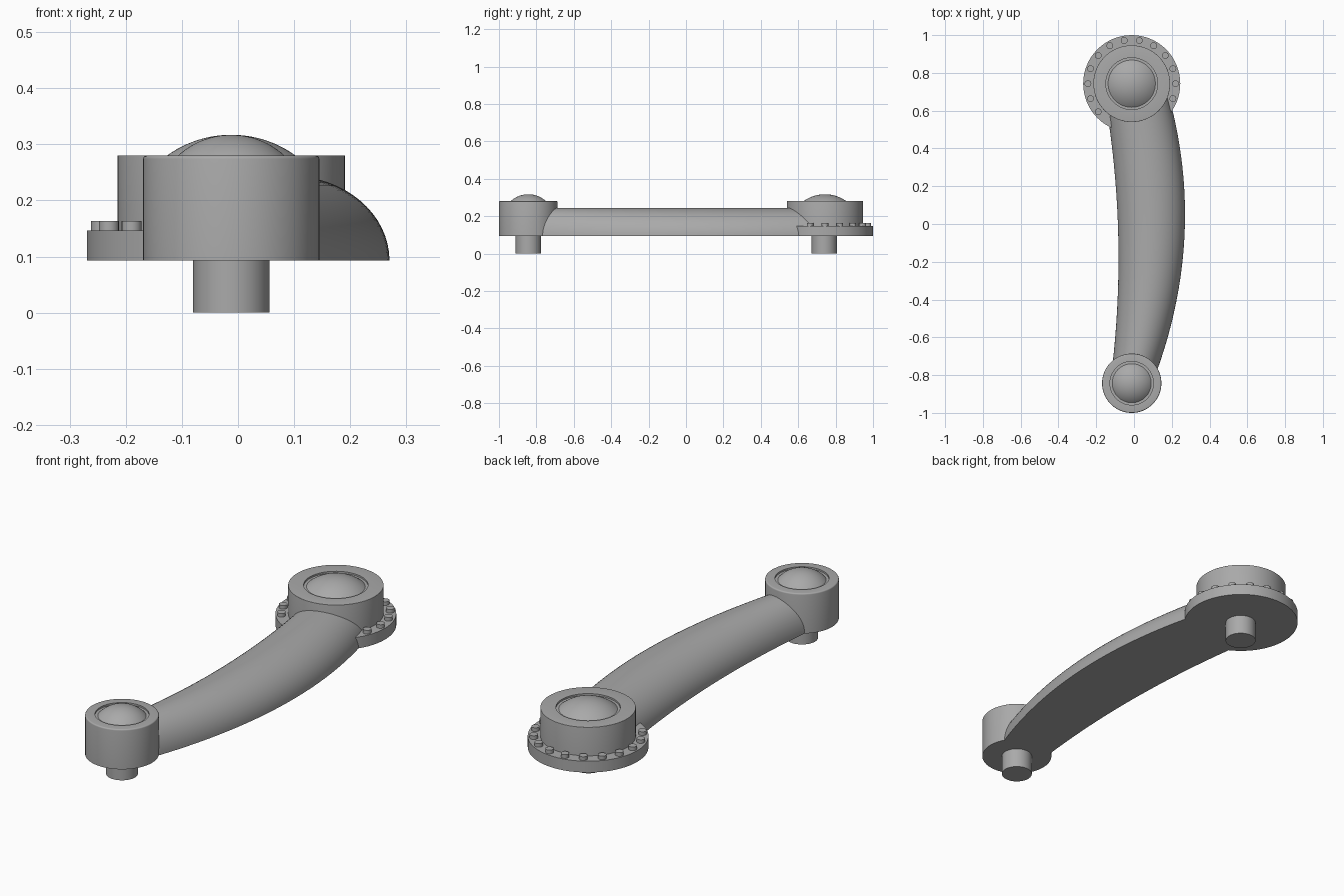
import bpy, bmesh, math

cube = bpy.data.objects.get("Cube")
if cube:
    bpy.data.objects.remove(cube)

grey = bpy.data.materials.new("plain grey")
grey.use_nodes = True
COLOUR = (0.4, 0.4, 0.4, 1)
grey.diffuse_color = COLOUR
grey.node_tree.nodes["Principled BSDF"].inputs["Base Color"].default_value = COLOUR

BASE = 0.093     # underside of the arm and hubs
TOP = 0.28       # rim of the hubs
PEAK = 0.317     # crown of the domes
HUB_X = -0.012
FRONT_Y, BACK_Y = -0.843, 0.743


def finish(bm, name, angle=30):
    bmesh.ops.recalc_face_normals(bm, faces=bm.faces)
    mesh = bpy.data.meshes.new(name)
    bm.to_mesh(mesh)
    bm.free()
    obj = bpy.data.objects.new(name, mesh)
    bpy.context.collection.objects.link(obj)
    mesh.materials.append(grey)
    bpy.ops.object.select_all(action='DESELECT')
    obj.select_set(True)
    bpy.context.view_layer.objects.active = obj
    bpy.ops.object.shade_smooth_by_angle(angle=math.radians(angle))
    return obj


def lathe(name, profile, x, y, steps=64):
    """Spin a radius/height profile about a vertical axis."""
    bm = bmesh.new()
    verts = [bm.verts.new((r, 0, z)) for r, z in profile]
    edges = [bm.edges.new(pair) for pair in zip(verts, verts[1:])]
    bmesh.ops.spin(bm, geom=verts + edges, cent=(0, 0, 0), axis=(0, 0, 1),
                   angle=math.tau, steps=steps, use_merge=False)
    bmesh.ops.remove_doubles(bm, verts=bm.verts, dist=0.0001)
    bmesh.ops.translate(bm, verts=bm.verts, vec=(x, y, 0))
    return finish(bm, name)


def cylinder(name, radius, low, high, x, y, steps=64):
    return lathe(name, [(0, low), (radius, low), (radius, high), (0, high)], x, y, steps)


def hub(name, radius, groove, dome, y, bevel):
    """Round boss with a grooved rim and a shallow domed cap."""
    floor = TOP - 0.008
    profile = [(0, BASE), (radius, BASE)]
    for i in range(5):
        a = i / 4 * math.pi / 2
        profile.append((radius - bevel + bevel * math.cos(a), TOP - bevel + bevel * math.sin(a)))
    profile += [(groove, TOP), (groove, floor)]
    rise = PEAK - floor
    sphere = (dome ** 2 + rise ** 2) / (2 * rise)
    sweep = math.asin(dome / sphere)
    for i in range(13):
        a = sweep * (1 - i / 12)
        profile.append((sphere * math.sin(a), PEAK - sphere + sphere * math.cos(a)))
    return lathe(name, profile, HUB_X, y)


# Hubs, pins and flange
hub("front_hub", 0.157, 0.115, 0.103, FRONT_Y, 0.006)
hub("back_hub", 0.203, 0.137, 0.125, BACK_Y, 0.001)
cylinder("front_pin", 0.068, 0, BASE + 0.02, HUB_X, FRONT_Y)
cylinder("back_pin", 0.068, 0, BASE + 0.02, HUB_X, BACK_Y - 0.003)
cylinder("flange", 0.257, BASE, 0.146, HUB_X, BACK_Y)

# Bolts around the exposed part of the flange
for i in range(-1, 12):
    a = math.radians(20 * i)
    cylinder(f"bolt_{i + 2}", 0.018, 0.14, 0.163,
             HUB_X + 0.232 * math.cos(a), BACK_Y + 0.232 * math.sin(a), 16)

# Curved arm with a half-elliptical section and flat underside
bm = bmesh.new()
STATIONS, ARC = 48, 32
rings = []
for s in range(STATIONS + 1):
    y = FRONT_Y + (BACK_Y - FRONT_Y) * s / STATIONS
    left = -0.082 - 0.1 * (y + 0.18) ** 2
    right = 0.27 - 0.217 * (y - 0.05) ** 2
    mid, half = (left + right) / 2, (right - left) / 2
    rings.append([bm.verts.new((mid + half * math.cos(math.pi * k / ARC), y,
                                BASE + 0.151 * math.sin(math.pi * k / ARC)))
                  for k in range(ARC + 1)])
for a, b in zip(rings, rings[1:]):
    for k in range(ARC):
        bm.faces.new((a[k], a[k + 1], b[k + 1], b[k]))
    bm.faces.new((a[ARC], a[0], b[0], b[ARC]))
bm.faces.new(rings[0])
bm.faces.new(rings[-1])
finish(bm, "arm")
